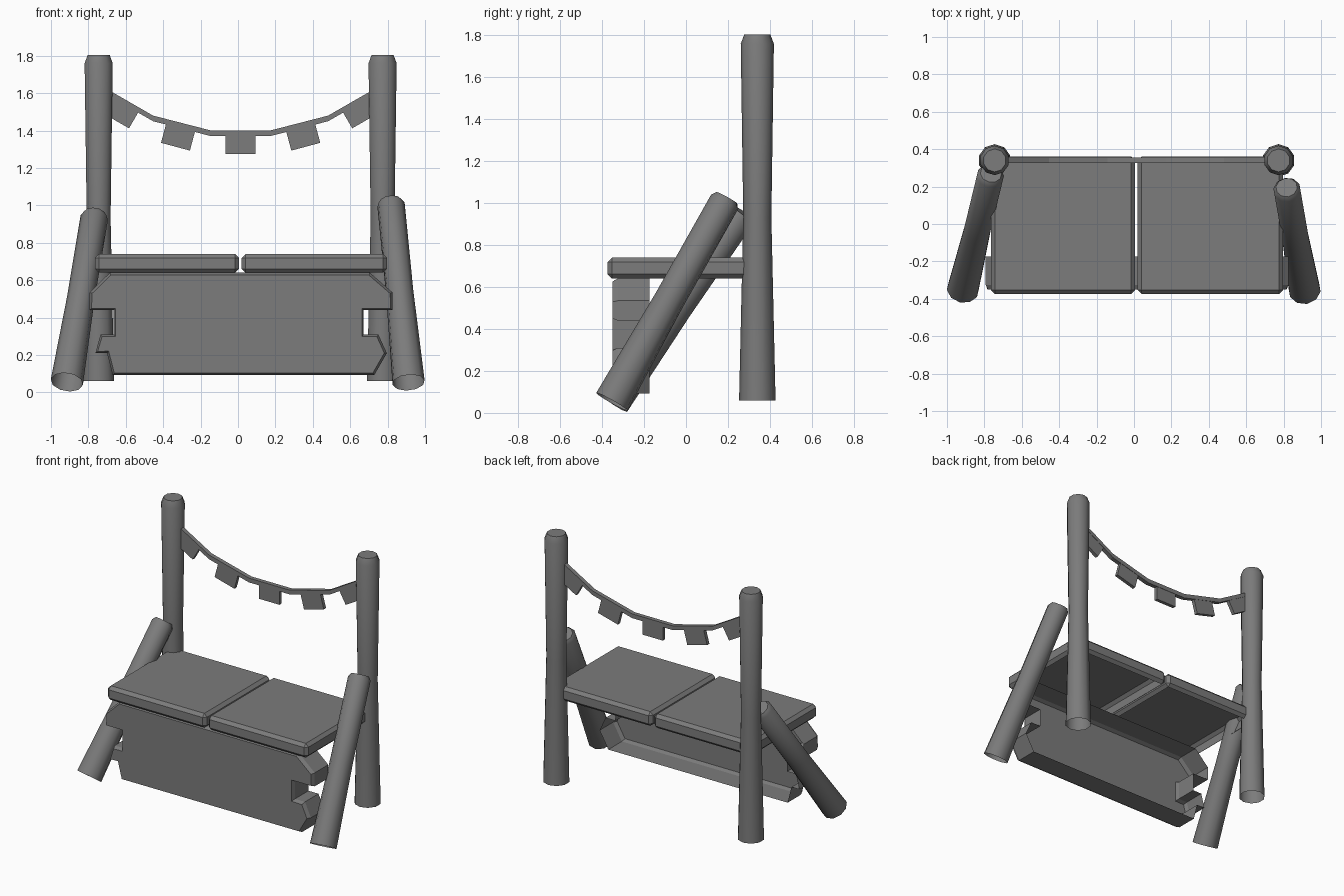
import bpy, bmesh, math
from mathutils import Vector, Matrix

cube = bpy.data.objects.get("Cube")
if cube:
    bpy.data.objects.remove(cube, do_unlink=True)

grey = bpy.data.materials.new("plain_grey")
grey.use_nodes = True
COLOUR = (0.2, 0.2, 0.2, 1)
grey.diffuse_color = COLOUR
grey.node_tree.nodes["Principled BSDF"].inputs["Base Color"].default_value = COLOUR

MID = 0.014  # centre line of the stall


def finish(bm, name, smooth=False):
    mesh = bpy.data.meshes.new(name)
    bm.to_mesh(mesh)
    bm.free()
    mesh.materials.append(grey)
    obj = bpy.data.objects.new(name, mesh)
    bpy.context.collection.objects.link(obj)
    if smooth:
        bpy.ops.object.select_all(action="DESELECT")
        obj.select_set(True)
        bpy.context.view_layer.objects.active = obj
        bpy.ops.object.shade_smooth_by_angle(angle=math.radians(40))
    return obj


def log(name, bottom, top, radii, bevel, sides=10):
    """Waisted round log, open underneath, with a bevelled top."""
    bottom, top = Vector(bottom), Vector(top)
    axis = top - bottom
    length = axis.length
    r_low, r_mid, r_top = radii
    profile = [(r_low, 0), (r_mid, length * 0.5),
               (r_top, length - bevel), (r_top * 0.78, length)]
    turn = axis.to_track_quat("Z", "Y").to_matrix()
    bm = bmesh.new()
    rings = []
    for r, h in profile:
        ring = []
        for i in range(sides):
            a = math.tau * (i + 0.5) / sides
            ring.append(bm.verts.new(bottom + turn @ Vector((r * math.cos(a), r * math.sin(a), h))))
        rings.append(ring)
    for low, high in zip(rings, rings[1:]):
        for i in range(sides):
            j = (i + 1) % sides
            bm.faces.new((low[i], low[j], high[j], high[i]))
    bm.faces.new(rings[-1])
    finish(bm, name, True)


def box(name, centre, size, angle=0):
    bm = bmesh.new()
    bmesh.ops.create_cube(bm, size=1)
    bm.transform(Matrix.Translation(centre) @ Matrix.Rotation(angle, 4, "Y")
                 @ Matrix.Diagonal((*size, 1)))
    return finish(bm, name)


def prism(outline, front, back):
    """Extrude an x-z outline along y; returns the bmesh, front face and back face."""
    bm = bmesh.new()
    near = [bm.verts.new((x, front, z)) for x, z in outline]
    far = [bm.verts.new((x, back, z)) for x, z in outline]
    face = bm.faces.new(near)
    rear = bm.faces.new(far[::-1])
    for i in range(len(near)):
        j = (i + 1) % len(near)
        bm.faces.new((near[j], near[i], far[i], far[j]))
    bmesh.ops.recalc_face_normals(bm, faces=bm.faces[:])
    return bm, face, rear


# Upright posts
for side, sign in (("right", -1), ("left", 1)):
    x = MID + sign * 0.759
    log(side + "_post", (x, 0.34, 0.06), (x, 0.34, 1.805), (0.087, 0.067, 0.079), 0.045)

# Leaning logs
log("right_leaning_log", (-0.915, -0.35, 0.055), (-0.765, 0.27, 0.955), (0.087, 0.074, 0.074), 0.025)
log("left_leaning_log", (0.912, -0.353, 0.053), (0.816, 0.195, 1.025), (0.087, 0.074, 0.074), 0.025)

# Counter slabs, chamfered and hollow underneath
for name, x0, x1 in (("right_counter_slab", -0.765, 0.006), ("left_counter_slab", 0.02, 0.797)):
    bm = bmesh.new()
    bmesh.ops.create_cube(bm, size=1)
    bm.transform(Matrix.Translation(((x0 + x1) / 2, -0.007, 0.69))
                 @ Matrix.Diagonal((x1 - x0, 0.735, 0.1, 1)))
    bmesh.ops.bevel(bm, geom=bm.edges[:], offset=0.021, segments=1, affect="EDGES")
    bm.normal_update()
    under = [f for f in bm.faces if f.normal.z < -0.99]
    bmesh.ops.delete(bm, geom=under, context="FACES")
    finish(bm, name)

# Front board with notched ends, open at the back
outline = [(-0.685, 0.64), (-0.793, 0.535), (-0.793, 0.44), (-0.665, 0.44), (-0.665, 0.31),
           (-0.735, 0.31), (-0.762, 0.21), (-0.7, 0.21), (-0.67, 0.092),
           (0.728, 0.092), (0.796, 0.21), (0.75, 0.31), (0.672, 0.31),
           (0.672, 0.44), (0.826, 0.44), (0.826, 0.535), (0.705, 0.64)]
bm, face, rear = prism(outline, -0.325, -0.175)
bmesh.ops.inset_individual(bm, faces=[face], thickness=0.014, depth=0.025)
bmesh.ops.delete(bm, geom=[rear], context="FACES_ONLY")
finish(bm, "front_board")

# Sagging rope between the posts
half = [(0.157, 1.4), (0.468, 1.48), (0.72, 1.625)]
top_line = [(MID - x, z) for x, z in reversed(half)] + [(MID + x, z) for x, z in half]
low_line = [(x, z - 0.03) for x, z in reversed(top_line)]
finish(prism(top_line + low_line, 0.325, 0.355)[0], "rope")

# Square flags hanging from the rope
FLAG = (0.16, 0.025, 0.104)
box("flag_middle", (MID, 0.34, 1.326), FLAG)
for side, sign in (("right", -1), ("left", 1)):
    box(side + "_inner_flag", (MID + sign * 0.335, 0.34, 1.364), FLAG, -sign * math.radians(15))
    box(side + "_outer_flag", (MID + sign * 0.64, 0.34, 1.497), FLAG, -sign * math.radians(30))
